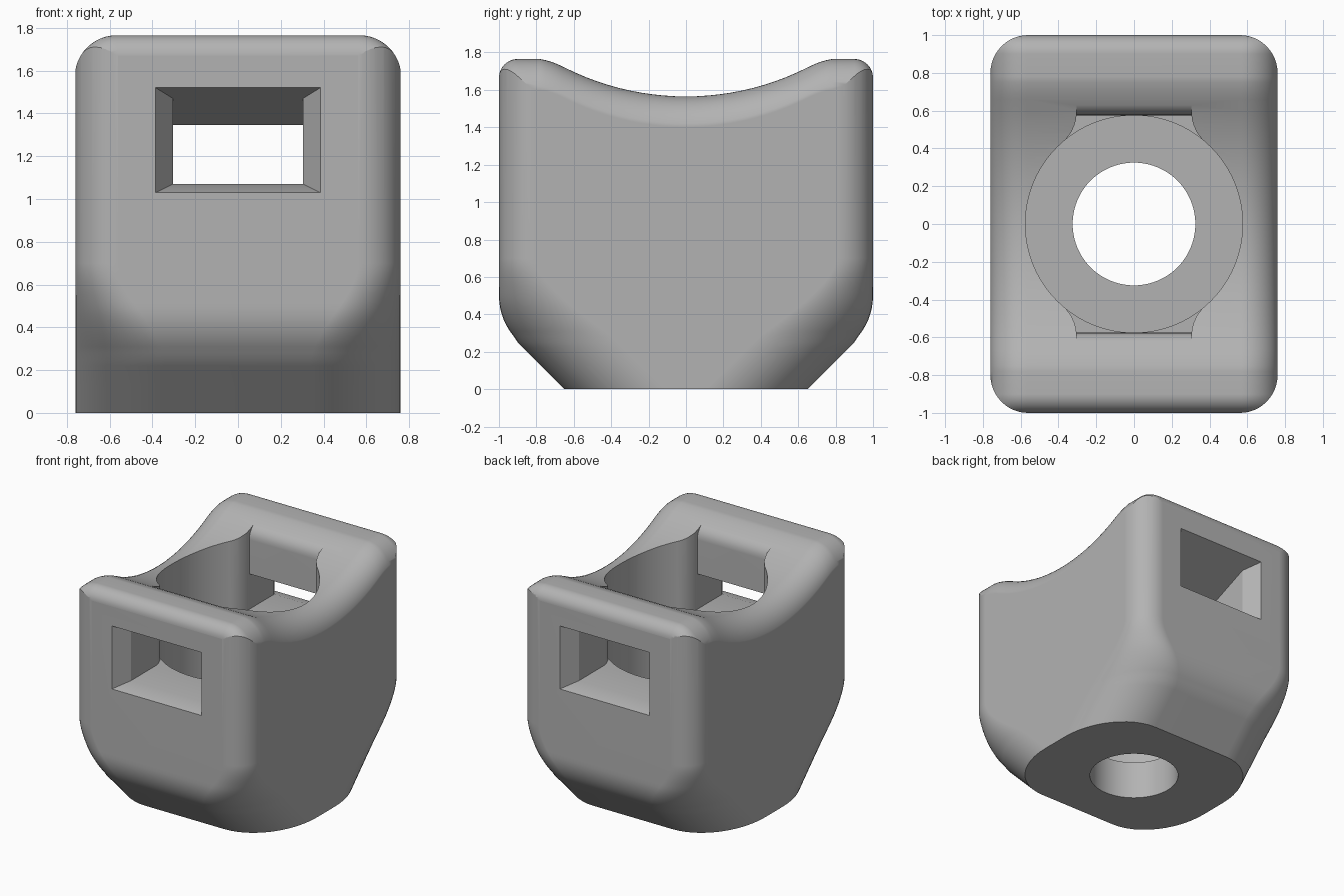
import bpy, bmesh, math

if "Cube" in bpy.data.objects:
    bpy.data.objects.remove(bpy.data.objects["Cube"], do_unlink=True)

grey = bpy.data.materials.new("plain grey")
grey.use_nodes = True
colour = (0.45, 0.45, 0.45, 1)
grey.diffuse_color = colour
grey.node_tree.nodes["Principled BSDF"].inputs["Base Color"].default_value = colour


def loft(name, rings):
    """Closed solid through matching rings of 3D points."""
    bm = bmesh.new()
    loops = [[bm.verts.new(p) for p in ring] for ring in rings]
    n = len(loops[0])
    for a, b in zip(loops, loops[1:]):
        for i in range(n):
            j = (i + 1) % n
            bm.faces.new((a[i], a[j], b[j], b[i]))
    bm.faces.new(loops[0])
    bm.faces.new(loops[-1])
    bmesh.ops.recalc_face_normals(bm, faces=bm.faces)
    mesh = bpy.data.meshes.new(name)
    bm.to_mesh(mesh)
    bm.free()
    mesh.materials.append(grey)
    ob = bpy.data.objects.new(name, mesh)
    bpy.context.collection.objects.link(ob)
    return ob


def cylinder(name, radius, z0, z1, n=96):
    circle = [(radius * math.cos(math.tau * i / n), radius * math.sin(math.tau * i / n)) for i in range(n)]
    return loft(name, [[(x, y, z) for x, y in circle] for z in (z0, z1)])


def combine(target, tool, operation):
    mod = target.modifiers.new("cut", "BOOLEAN")
    mod.operation, mod.solver, mod.object = operation, "EXACT", tool
    bpy.context.view_layer.objects.active = target
    bpy.ops.object.modifier_apply(modifier=mod.name)
    bpy.data.objects.remove(tool, do_unlink=True)


HALF_W, TOP = 0.76, 1.765


# Body: rounded plan that narrows and gets rounder towards the base
def plan(z):
    if z < 0.26:
        depth = 0.65 + z
    elif z < 0.5:
        depth = 0.66 + math.sqrt(0.34 ** 2 - (0.5 - z) ** 2)
    else:
        depth = 1.0
    t = min(max((z - 0.22) / 0.48, 0), 1)
    blend = t * t * (3 - 2 * t)
    rx = 0.42 + (0.2 - 0.42) * blend
    ry = 0.54 + (0.2 - 0.54) * blend
    ring = []
    for quarter, (sx, sy) in enumerate(((1, 1), (-1, 1), (-1, -1), (1, -1))):
        for k in range(13):
            a = math.pi / 2 * (quarter + k / 12)
            ring.append((sx * (HALF_W - rx) + rx * math.cos(a),
                         sy * (depth - ry) + ry * math.sin(a), z))
    return ring


levels = [0, 0.12] + [0.22 + 0.03 * i for i in range(17)] + [2.0]
body = loft("body", [plan(z) for z in levels])


# Roof: saddle along the depth with rounded long edges and rounded ends
def roof_height(y):
    y = abs(y)
    if y > 0.9:
        return TOP - 0.1 + math.sqrt(max(0, 0.1 ** 2 - (y - 0.9) ** 2))
    arc = 1.565 + 1.44 - math.sqrt(1.44 ** 2 - y * y)
    if y < 0.66:
        return arc
    if y < 0.78:
        t = (y - 0.66) / 0.12
        return 1.725 + 0.06 * t - 0.02 * t * t if t < 1 else TOP
    return TOP


def roof_section(y):
    r, w, h = 0.195, HALF_W + 0.003, roof_height(y)
    arc = [(w - r + r * math.cos(a), h - r + r * math.sin(a))
           for a in (math.pi / 2 * k / 12 for k in range(13))]
    side = [(w, -0.2)] + arc
    return [(x, y, z) for x, z in side] + [(-x, y, z) for x, z in reversed(side)]


half = [0.06 * i for i in range(12)] + [0.69, 0.72, 0.75, 0.78]
half += [0.9 + 0.1 * math.sin(math.pi / 2 * k / 10) for k in range(11)]
stations = [-y for y in reversed(half[1:])] + half
roof = loft("roof", [roof_section(y * 1.001) for y in stations])
combine(body, roof, "INTERSECT")

# Bore and drain hole
combine(body, cylinder("bore", 0.575, 0.3, 2.2), "DIFFERENCE")
combine(body, cylinder("base_hole", 0.325, -0.2, 0.5), "DIFFERENCE")

for s in (-1, 1):
    # Notch beside the bore, with flared sides
    flare = [(0.305, 0.575), (0.308, 0.55), (0.317, 0.52), (0.333, 0.485), (0.37, 0.435), (0.3, 0.3)]
    outline = flare + [(-x, y) for x, y in reversed(flare)]
    notch = loft("notch", [[(x, s * y, z) for x, y in outline] for z in (1.07, 2.2)])
    combine(body, notch, "DIFFERENCE")

    # Rounded lip where the notch meets the saddle
    lip = [(0.5, 1.61), (0.575, 1.61), (0.578, 1.64), (0.588, 1.667), (0.605, 1.69),
           (0.635, 1.715), (0.635, 1.9), (0.5, 1.9)]
    combine(body, loft("lip", [[(x, s * y, z) for y, z in lip] for x in (-0.305, 0.305)]), "DIFFERENCE")

    # Window: flared mouth, level sill and ceiling falling inwards
    def window_ring(y, w, low):
        high = 1.52 - (1 - y) * 0.412
        return [(-w, s * y, low), (w, s * y, low), (w, s * y, high), (-w, s * y, high)]

    window = loft("window", [window_ring(1.06, 0.425, 1.01), window_ring(0.88, 0.305, 1.07),
                             window_ring(0.54, 0.305, 1.07)])
    combine(body, window, "DIFFERENCE")

# Smooth fillets, crisp cut edges
bpy.ops.object.select_all(action="DESELECT")
body.select_set(True)
bpy.context.view_layer.objects.active = body
bpy.ops.object.shade_smooth_by_angle(angle=math.radians(25))
weighted = body.modifiers.new("even shading", "WEIGHTED_NORMAL")
weighted.keep_sharp = True
